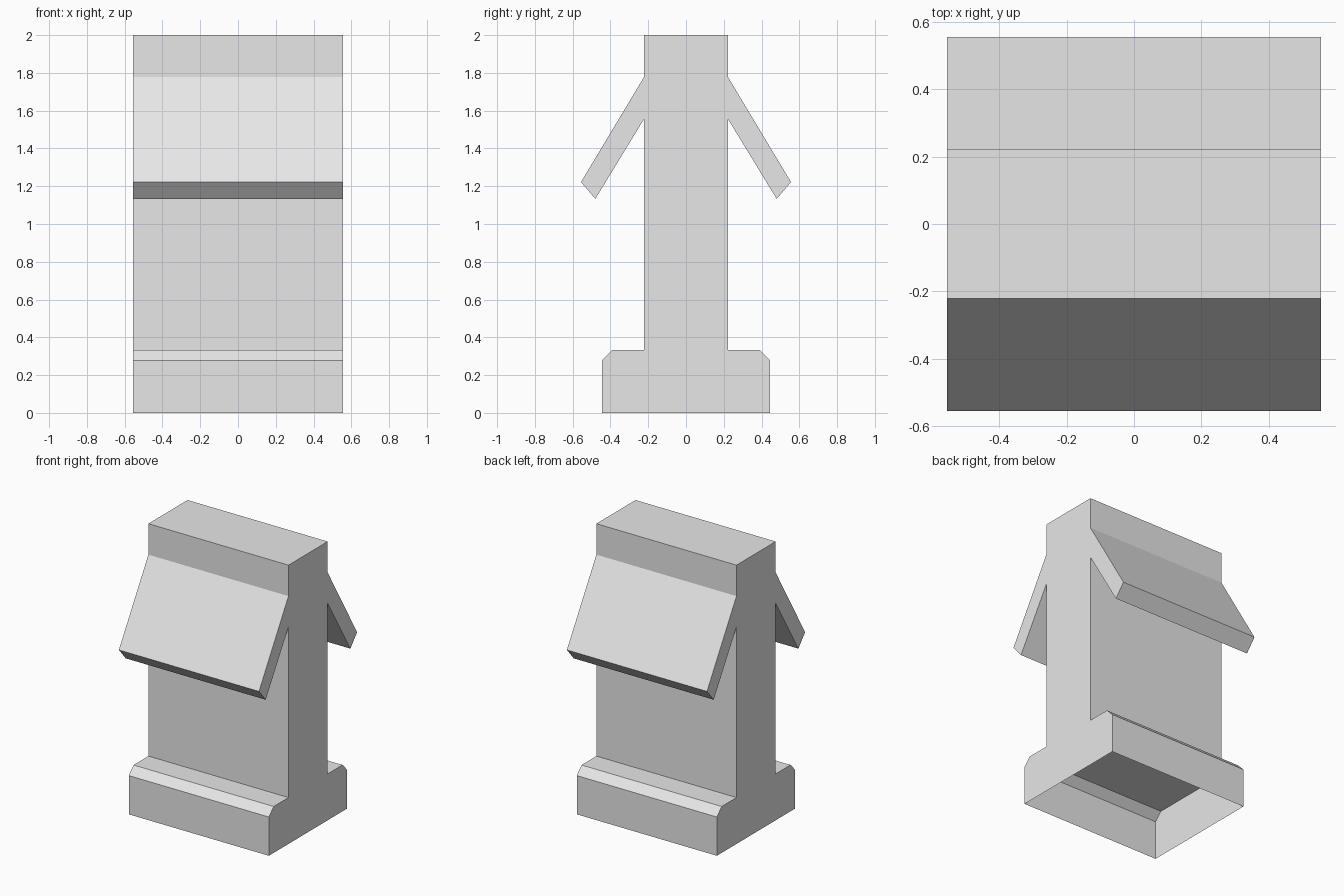
import bpy
import bmesh

cube = bpy.data.objects.get("Cube")
if cube:
    bpy.data.objects.remove(cube, do_unlink=True)

HALF_WIDTH = 0.556

# One plain grey for every part
grey = bpy.data.materials.new("light grey")
grey.use_nodes = True
grey.diffuse_color = (0.8, 0.8, 0.8, 1)
grey.node_tree.nodes["Principled BSDF"].inputs["Base Color"].default_value = grey.diffuse_color


def extrude_profile(name, profile, open_side=None):
    """Extrude a (y, z) outline across the width, leaving one side open."""
    bm = bmesh.new()
    left, right = ([bm.verts.new((x, y, z)) for y, z in profile]
                   for x in (HALF_WIDTH, -HALF_WIDTH))
    bm.faces.new(left)
    bm.faces.new(right[::-1])
    count = len(profile)
    for i in range(count):
        if i != open_side:
            j = (i + 1) % count
            bm.faces.new((left[j], left[i], right[i], right[j]))
    mesh = bpy.data.meshes.new(name)
    bm.to_mesh(mesh)
    bm.free()
    mesh.materials.append(grey)
    obj = bpy.data.objects.new(name, mesh)
    bpy.context.collection.objects.link(obj)
    return obj


# Chamfered hollow plinth, open underneath
extrude_profile("plinth", [(-0.444, 0), (0.444, 0), (0.444, 0.278), (0.39, 0.333),
                           (-0.39, 0.333), (-0.444, 0.278)], open_side=0)

# Upright slab standing on the plinth
extrude_profile("upright_slab", [(-0.222, 0.333), (0.222, 0.333),
                                 (0.222, 2), (-0.222, 2)], open_side=0)

# Sloping awnings, mirrored front to back
awning = [(0.222, 1.556), (0.48, 1.133), (0.556, 1.222), (0.222, 1.778)]
extrude_profile("back_awning", awning, open_side=3)
extrude_profile("front_awning", [(-y, z) for y, z in reversed(awning)], open_side=3)
